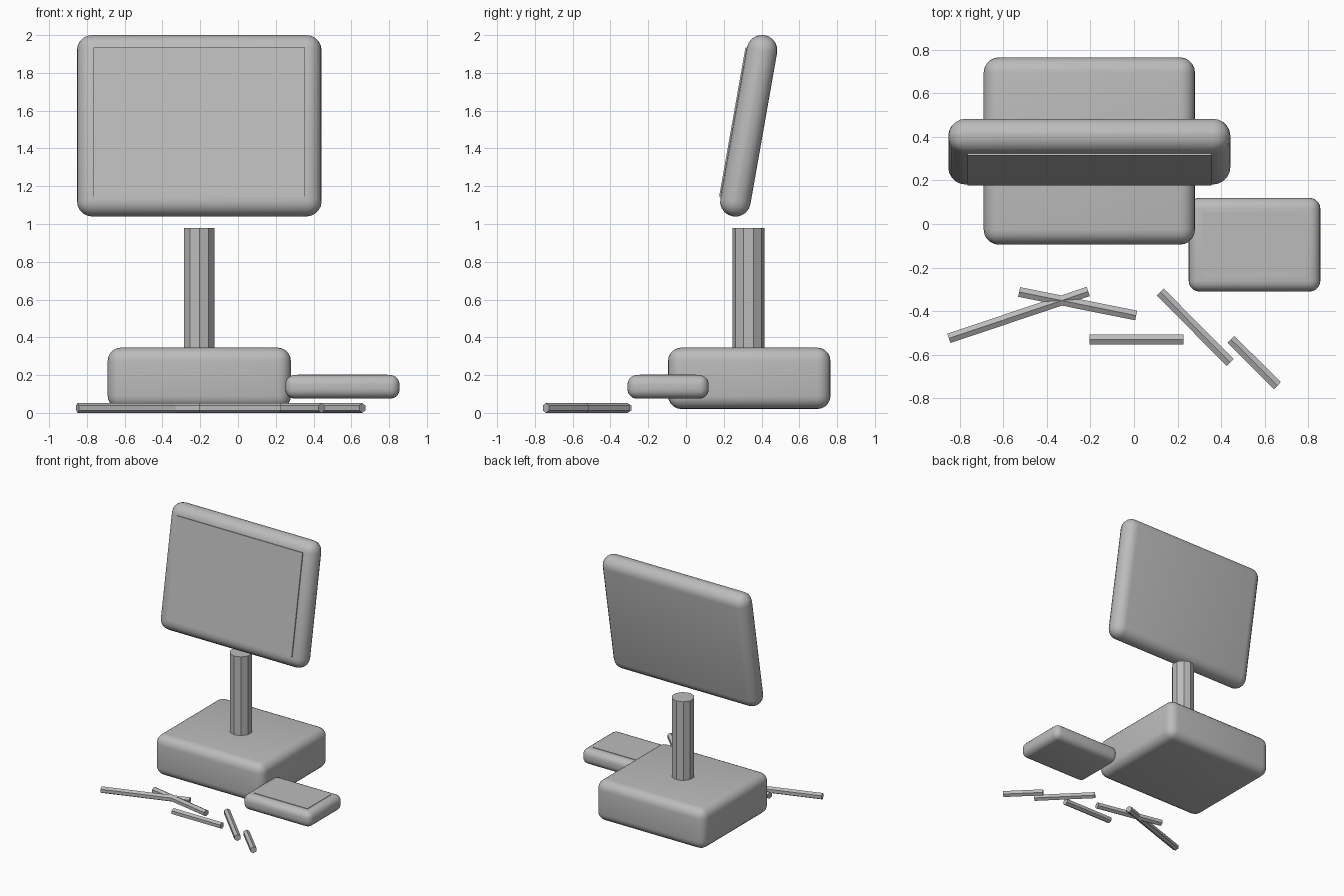
import bpy, bmesh
from math import radians
from mathutils import Vector, Matrix

cube = bpy.data.objects.get("Cube")
if cube:
    bpy.data.objects.remove(cube, do_unlink=True)

GREY = (0.5, 0.5, 0.5, 1.0)
grey = bpy.data.materials.new("plain grey")
grey.use_nodes = True
grey.diffuse_color = GREY
grey.node_tree.nodes["Principled BSDF"].inputs["Base Color"].default_value = GREY


def finish(name, bm, matrix):
    """Turn a bmesh into a placed, coloured object."""
    mesh = bpy.data.meshes.new(name)
    bm.to_mesh(mesh)
    bm.free()
    mesh.materials.append(grey)
    obj = bpy.data.objects.new(name, mesh)
    obj.matrix_world = matrix
    bpy.context.collection.objects.link(obj)
    return obj


def box(name, size, matrix, radius=0.0):
    """Box, with smooth rounded edges when a radius is given."""
    bm = bmesh.new()
    bmesh.ops.create_cube(bm, size=1)
    bmesh.ops.scale(bm, vec=size, verts=bm.verts)
    if radius:
        bmesh.ops.bevel(bm, geom=bm.edges[:], offset=radius, segments=5,
                        profile=0.5, affect='EDGES')
        for face in bm.faces:
            face.smooth = True
    return finish(name, bm, matrix)


def prism(name, sides, radius, length, matrix, turn):
    """Flat-sided rod along local z."""
    bm = bmesh.new()
    bmesh.ops.create_cone(bm, cap_ends=True, segments=sides, radius1=radius,
                          radius2=radius, depth=length,
                          matrix=Matrix.Rotation(radians(turn), 4, 'Z'))
    return finish(name, bm, matrix)


def at(x, y, z):
    return Matrix.Translation((x, y, z))


# Base block and post
box("base", (0.97, 0.86, 0.325), at(-0.205, 0.335, 0.183), 0.07)
bm_turn = 90  # a corner of the post faces front and back
post_bottom, post_top = 0.3, 0.98
post = prism("post", 10, 0.085, post_top - post_bottom,
             at(-0.205, 0.33, (post_bottom + post_top) / 2), 0)
# Rotate so that corners lie on the y axis
span_x = max(v.co.x for v in post.data.vertices)
span_y = max(v.co.y for v in post.data.vertices)
if span_x > span_y:
    post.data.transform(Matrix.Rotation(radians(bm_turn), 4, 'Z'))

# Tilted monitor with a thin screen plate on its front
tilt = at(-0.205, 0.332, 1.52) @ Matrix.Rotation(radians(-10), 4, 'X')
box("monitor", (1.295, 0.162, 0.974), tilt, 0.08)
box("screen", (1.12, 0.009, 0.80), tilt @ at(0, -0.0845, 0.005))

# Side reader with a thin pad on top
box("reader", (0.605, 0.43, 0.125), at(0.553, -0.095, 0.138), 0.05)
box("reader_pad", (0.475, 0.30, 0.008), at(0.553, -0.095, 0.2))

# Scattered hexagonal sticks lying on the ground
R = 0.026
sticks = [((-0.85, -0.525), (-0.21, -0.31)),
          ((-0.527, -0.312), (0.01, -0.42)),
          ((-0.204, -0.53), (0.228, -0.53)),
          ((0.12, -0.312), (0.442, -0.636)),
          ((0.445, -0.53), (0.658, -0.742))]
for i, (a, b) in enumerate(sticks):
    a, b = Vector((*a, R)), Vector((*b, R))
    along = (b - a).normalized()
    up = Vector((0, 0, 1))
    side = up.cross(along)
    frame = Matrix((up, side, along)).transposed().to_4x4()
    frame.translation = (a + b) / 2
    stick = prism(f"stick_{i + 1}", 6, R, (b - a).length, frame, 0)
    # Keep a ridge on top
    if max(v.co.x for v in stick.data.vertices) < R * 0.95:
        stick.data.transform(Matrix.Rotation(radians(30), 4, 'Z'))
